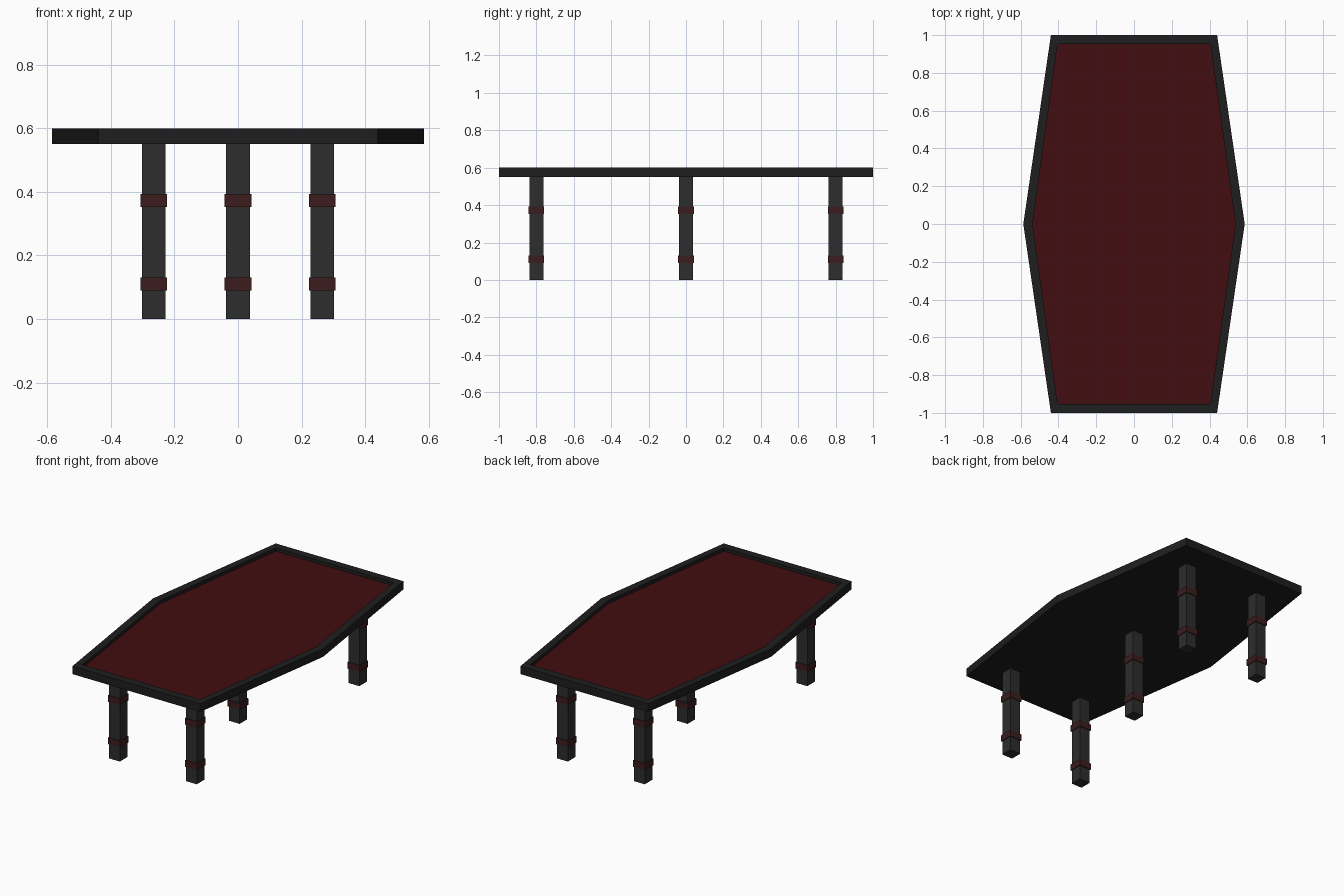
import bpy, bmesh

if "Cube" in bpy.data.objects:
    bpy.data.objects.remove(bpy.data.objects["Cube"])

TOP, UNDER, FLOOR = 0.60, 0.55, 0.58


def material(name, rgb):
    mat = bpy.data.materials.new(name)
    mat.diffuse_color = (*rgb, 1)
    mat.use_nodes = True
    mat.node_tree.nodes["Principled BSDF"].inputs["Base Color"].default_value = mat.diffuse_color
    return mat


black = material("black_wood", (0.013, 0.013, 0.013))
grey = material("dark_grey_wood", (0.026, 0.026, 0.026))
red = material("red_inlay", (0.055, 0.004, 0.005))
maroon = material("maroon_band", (0.045, 0.012, 0.012))


def add_object(name, bm, mat):
    bmesh.ops.recalc_face_normals(bm, faces=bm.faces)
    mesh = bpy.data.meshes.new(name)
    bm.to_mesh(mesh)
    bm.free()
    mesh.materials.append(mat)
    obj = bpy.data.objects.new(name, mesh)
    bpy.context.collection.objects.link(obj)
    return obj


def hexagon(bm, end_x, mid_x, y, z):
    pts = [(end_x, -y), (mid_x, 0), (end_x, y), (-end_x, y), (-mid_x, 0), (-end_x, -y)]
    return [bm.verts.new((px, py, z)) for px, py in pts]


def box(name, x, y, half, z0, z1, mat):
    bm = bmesh.new()
    bmesh.ops.create_cube(bm, size=1)
    for v in bm.verts:
        v.co = (x + v.co.x * 2 * half, y + v.co.y * 2 * half, z0 + (v.co.z + 0.5) * (z1 - z0))
    return add_object(name, bm, mat)


# Tabletop frame: underside, outer edge, rim and recess wall
bm = bmesh.new()
loops = [hexagon(bm, 0.44, 0.586, 1.0, UNDER), hexagon(bm, 0.44, 0.586, 1.0, TOP),
         hexagon(bm, 0.405, 0.537, 0.952, TOP), hexagon(bm, 0.405, 0.537, 0.952, FLOOR)]
bm.faces.new(loops[0][::-1])
for a, b in zip(loops, loops[1:]):
    for i in range(6):
        j = (i + 1) % 6
        bm.faces.new((a[i], a[j], b[j], b[i]))
add_object("tabletop_frame", bm, black)

# Recessed red panel
bm = bmesh.new()
bm.faces.new(hexagon(bm, 0.405, 0.537, 0.952, FLOOR))
panel = add_object("tabletop_panel", bm, red)
if panel.data.polygons[0].normal.z < 0:
    panel.data.flip_normals()

# Four corner legs and one centre leg, each with two bands
spots = {"centre": (0, 0), "front_left": (-0.265, -0.8), "front_right": (0.265, -0.8),
         "back_left": (-0.265, 0.8), "back_right": (0.265, 0.8)}
for name, (x, y) in spots.items():
    box(name + "_leg", x, y, 0.037, 0, UNDER, grey)
    box(name + "_lower_band", x, y, 0.042, 0.09, 0.13, maroon)
    box(name + "_upper_band", x, y, 0.042, 0.353, 0.393, maroon)
